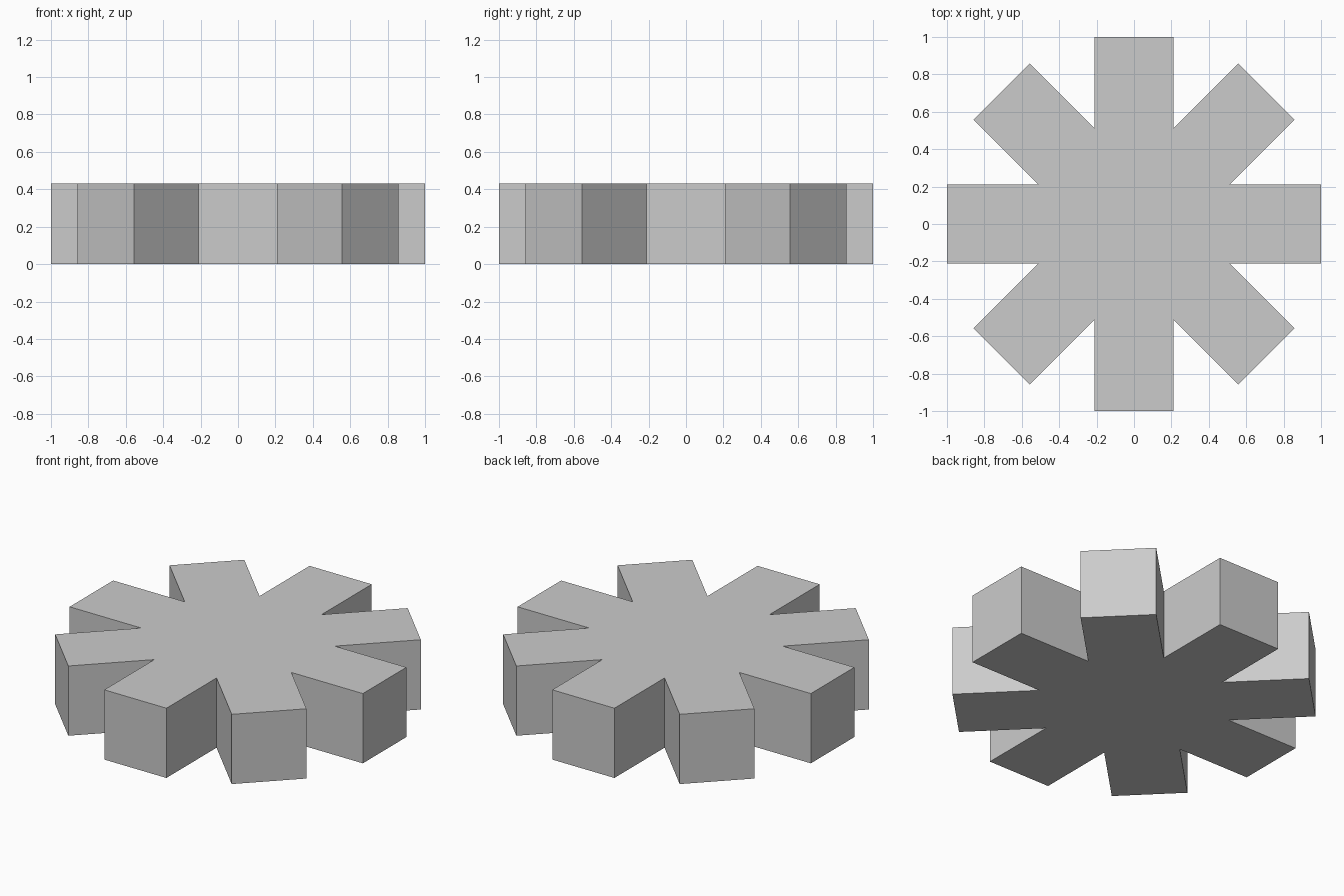
import bpy, bmesh
from math import pi
from mathutils import Matrix, Vector

if "Cube" in bpy.data.objects:
    bpy.data.objects.remove(bpy.data.objects["Cube"])

ARMS = 8
HALF_WIDTH = 0.212
HEIGHT = 0.43
NOTCH = HALF_WIDTH * (1 + 2 ** 0.5)  # where neighbouring arms meet

# Star outline: each arm adds its two tip corners and one notch corner
outline = []
for i in range(ARMS):
    turn = Matrix.Rotation(2 * pi * i / ARMS, 3, 'Z')
    for x, y in ((1, -HALF_WIDTH), (1, HALF_WIDTH), (NOTCH, HALF_WIDTH)):
        outline.append(turn @ Vector((x, y, 0)))

# Extrude the outline into a solid plate
bm = bmesh.new()
base = bm.faces.new([bm.verts.new(p) for p in outline])
top = bmesh.ops.extrude_face_region(bm, geom=[base], use_keep_orig=True)
bmesh.ops.translate(bm, vec=(0, 0, HEIGHT),
                    verts=[v for v in top["geom"] if isinstance(v, bmesh.types.BMVert)])
bmesh.ops.recalc_face_normals(bm, faces=bm.faces)

mesh = bpy.data.meshes.new("eight_armed_star")
bm.to_mesh(mesh)
bm.free()
star = bpy.data.objects.new("eight_armed_star", mesh)
bpy.context.collection.objects.link(star)
